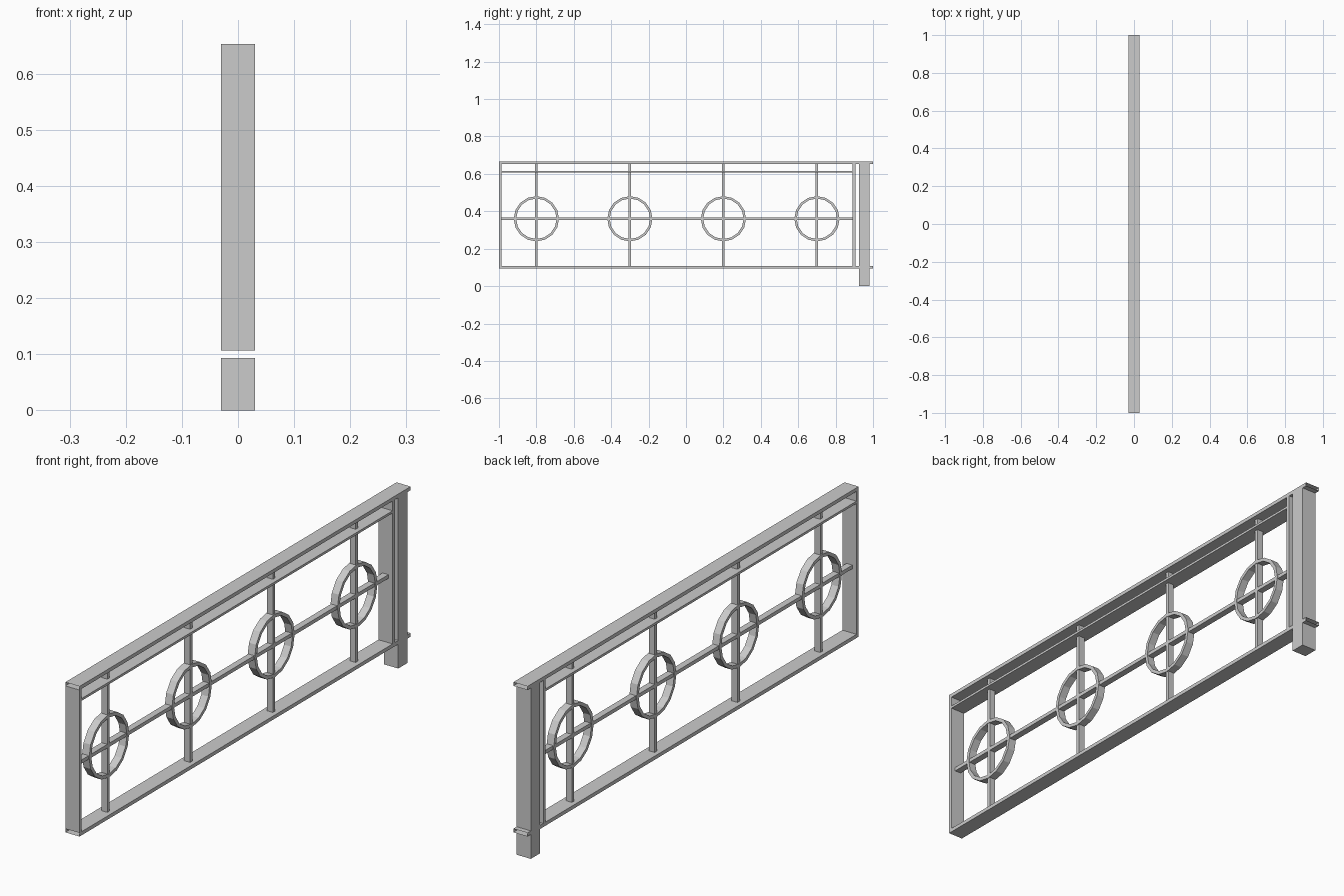
import bpy, bmesh, math

if "Cube" in bpy.data.objects:
    bpy.data.objects.remove(bpy.data.objects["Cube"])

W = 0.03        # half width of rails, uprights and post
B = 0.0125      # half width of the thin bars
MID = 0.36      # height of the middle bar and rings
LOW, HIGH = (0.093, 0.107), (0.653, 0.667)   # rail heights


def finish(name, bm):
    bmesh.ops.recalc_face_normals(bm, faces=bm.faces[:])
    mesh = bpy.data.meshes.new(name)
    bm.to_mesh(mesh)
    bm.free()
    obj = bpy.data.objects.new(name, mesh)
    bpy.context.collection.objects.link(obj)
    return obj


def box(name, hx, y, z, open_ends=False):
    bm = bmesh.new()
    bmesh.ops.create_cube(bm, size=1)
    if open_ends:
        ends = [f for f in bm.faces if abs(f.normal.y) > 0.9]
        bmesh.ops.delete(bm, geom=ends, context='FACES_ONLY')
    for v in bm.verts:
        v.co = (v.co.x * 2 * hx,
                y[0] + (v.co.y + 0.5) * (y[1] - y[0]),
                z[0] + (v.co.z + 0.5) * (z[1] - z[0]))
    return finish(name, bm)


def ring(name, cy, cz, r_out, r_in, hx, sides=16):
    # rectangular section swept round the x axis
    bm = bmesh.new()
    loops = []
    for i in range(sides):
        a = 2 * math.pi * i / sides
        c, s = math.cos(a), math.sin(a)
        loops.append([bm.verts.new((x, cy + r * c, cz + r * s))
                      for x, r in ((-hx, r_out), (hx, r_out), (hx, r_in), (-hx, r_in))])
    for i in range(sides):
        p, q = loops[i], loops[(i + 1) % sides]
        for k in range(4):
            m = (k + 1) % 4
            bm.faces.new((p[k], p[m], q[m], q[k]))
    return finish(name, bm)


# hollow rails, open at both ends
box("bottom_rail", W, (-1, 1), LOW, open_ends=True)
box("top_rail", W, (-1, 1), HIGH, open_ends=True)

# end uprights between the rails
box("end_upright_near", W, (-1, -0.987), (LOW[1], HIGH[0]))
box("end_upright_far", W, (0.891, 0.905), (LOW[1], HIGH[0]))

# post, interrupted by the hollow bottom rail
box("post_foot", W, (0.925, 0.98), (0, LOW[0]))
box("post_upper", W, (0.925, 0.98), (LOW[1], HIGH[0]))

# inner rail and middle bar
box("inner_rail", W, (-0.987, 0.891), (0.607, 0.616))
box("middle_bar", B, (-0.987, 0.891), (MID - 0.007, MID + 0.007))

# balusters with rings
for i in range(4):
    y = -0.8 + 0.5 * i
    box(f"baluster_{i + 1}", B, (y - 0.007, y + 0.007), (LOW[1], HIGH[0]))
    ring(f"ring_{i + 1}", y, MID, 0.121, 0.108, 0.015)
